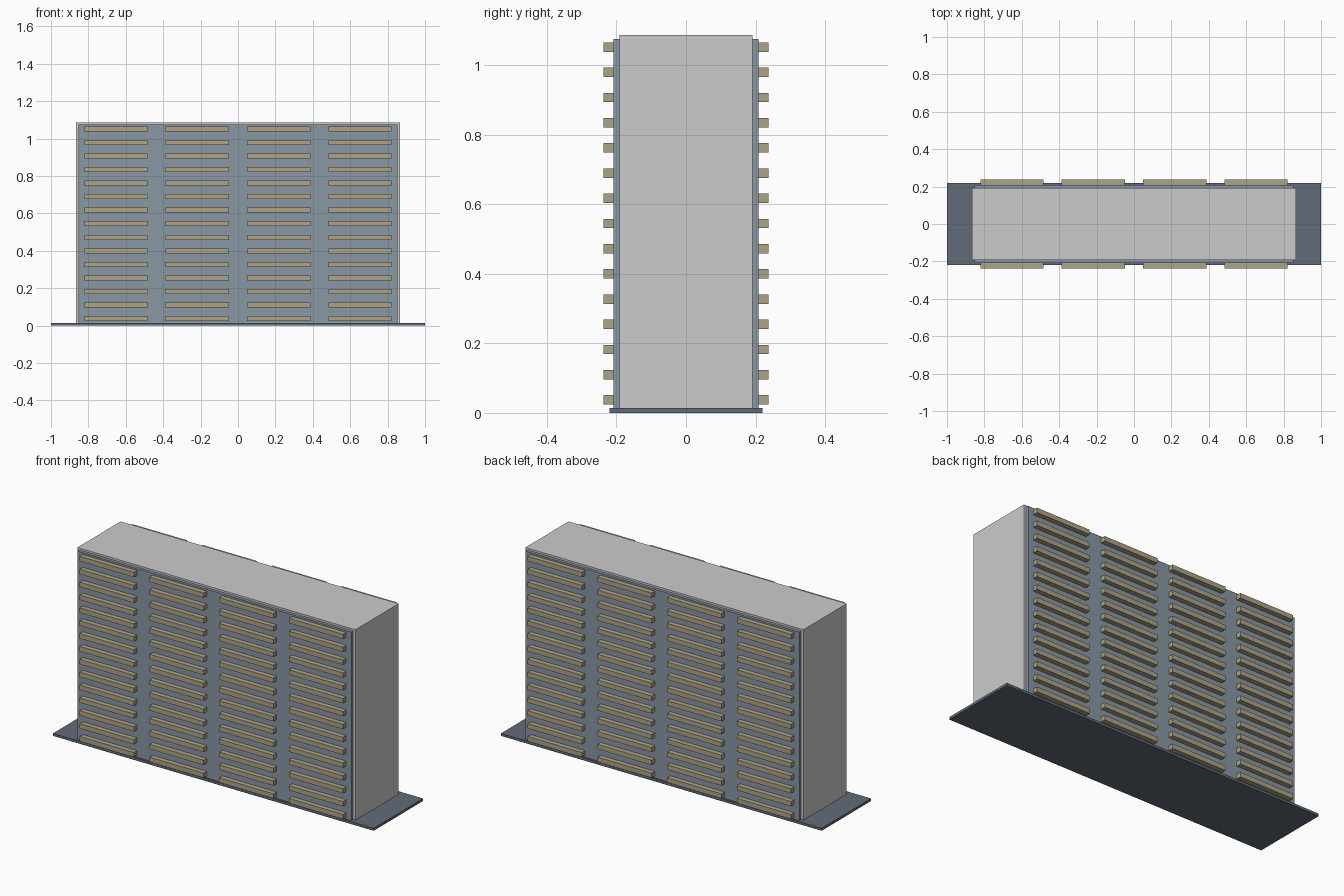
import bpy
import bmesh
from mathutils import Matrix

if "Cube" in bpy.data.objects:
    bpy.data.objects.remove(bpy.data.objects["Cube"])


def material(name, rgb):
    m = bpy.data.materials.new(name)
    m.diffuse_color = (*rgb, 1)
    m.use_nodes = True
    m.node_tree.nodes["Principled BSDF"].inputs["Base Color"].default_value = m.diffuse_color
    return m


def boxes(name, bounds, mat=None):
    """One object made of boxes given as (x0, x1, y0, y1, z0, z1)."""
    bm = bmesh.new()
    for x0, x1, y0, y1, z0, z1 in bounds:
        place = Matrix.Translation(((x0 + x1) / 2, (y0 + y1) / 2, (z0 + z1) / 2))
        size = Matrix.Diagonal((x1 - x0, y1 - y0, z1 - z0, 1))
        bmesh.ops.create_cube(bm, size=1, matrix=place @ size)
    mesh = bpy.data.meshes.new(name)
    bm.to_mesh(mesh)
    bm.free()
    if mat:
        mesh.materials.append(mat)
    ob = bpy.data.objects.new(name, mesh)
    bpy.context.collection.objects.link(ob)
    return ob


def mirror_y(ob):
    mod = ob.modifiers.new("Mirror", "MIRROR")
    mod.use_axis = (False, True, False)
    mod.use_clip = False
    mod.use_mirror_merge = False


slate = material("slate", (0.12, 0.15, 0.19))
blue_grey = material("blue_grey", (0.25, 0.31, 0.37))
tan = material("tan", (0.42, 0.37, 0.24))

# Ground plate and main body
boxes("base_plate", [(-1, 1, -0.22, 0.22, 0, 0.014)], slate)
boxes("cabinet_body", [(-0.867, 0.867, -0.192, 0.192, 0.005, 1.087)])

# Thin panels on front and back
mirror_y(boxes("side_panel", [(-0.853, 0.853, -0.209, -0.190, 0.010, 1.076)], blue_grey))

# Four columns of fifteen slats on each panel
slats = []
for col in range(4):
    x = (col - 1.5) * 0.4347
    for row in range(15):
        z = 0.0375 + row * 0.0725
        slats.append((x - 0.169, x + 0.169, -0.237, -0.207, z - 0.0135, z + 0.0135))
mirror_y(boxes("vent_slats", slats, tan))
